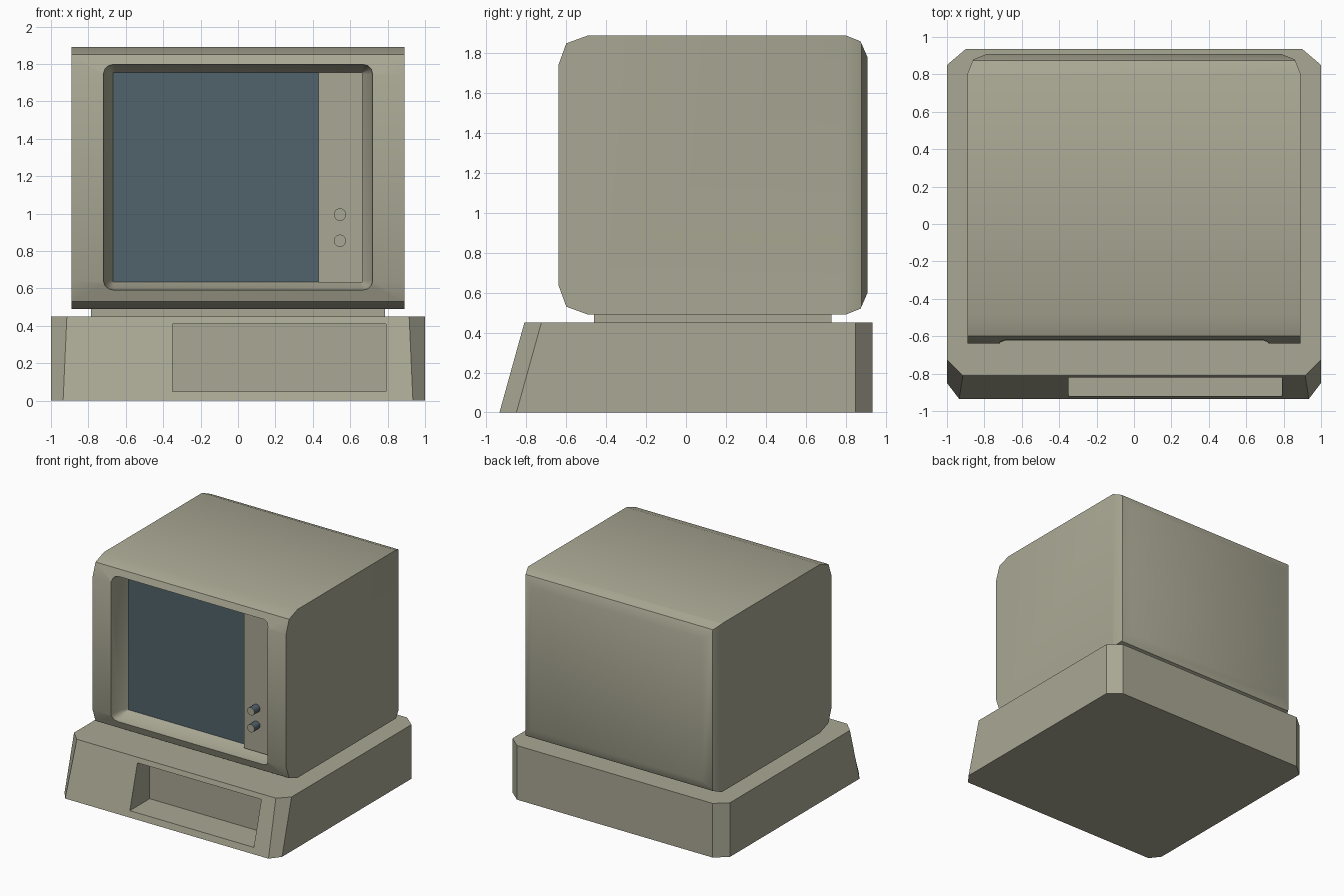
import bpy, bmesh, math

if "Cube" in bpy.data.objects:
    bpy.data.objects.remove(bpy.data.objects["Cube"])


def material(name, rgb):
    m = bpy.data.materials.new(name)
    m.diffuse_color = (*rgb, 1)
    m.use_nodes = True
    m.node_tree.nodes["Principled BSDF"].inputs["Base Color"].default_value = m.diffuse_color
    return m


CASE = material("beige_grey_plastic", (0.40, 0.39, 0.295))
GLASS = material("dark_blue_glass", (0.083, 0.124, 0.147))


def loft(name, loops, mat):
    """Closed solid through loops that all have the same number of points."""
    bm = bmesh.new()
    rings = [[bm.verts.new(p) for p in loop] for loop in loops]
    n = len(rings[0])
    for a, b in zip(rings, rings[1:]):
        for i in range(n):
            j = (i + 1) % n
            bm.faces.new((a[i], a[j], b[j], b[i]))
    bm.faces.new(rings[0])
    bm.faces.new(rings[-1])
    bmesh.ops.recalc_face_normals(bm, faces=bm.faces)
    me = bpy.data.meshes.new(name)
    bm.to_mesh(me)
    bm.free()
    me.materials.append(mat)
    ob = bpy.data.objects.new(name, me)
    bpy.context.collection.objects.link(ob)
    return ob


def box(name, x, y, z, mat):
    corners = [(x[0], y[0]), (x[1], y[0]), (x[1], y[1]), (x[0], y[1])]
    return loft(name, [[(a, b, h) for a, b in corners] for h in z], mat)


def select(ob):
    bpy.ops.object.select_all(action='DESELECT')
    ob.select_set(True)
    bpy.context.view_layer.objects.active = ob


def boolean(ob, cutter, operation):
    cutter.hide_render = True
    mod = ob.modifiers.new("cut", 'BOOLEAN')
    mod.operation, mod.object, mod.solver = operation, cutter, 'EXACT'
    select(ob)
    bpy.ops.object.modifier_apply(modifier=mod.name)
    bpy.data.objects.remove(cutter)


def smooth(ob, degrees):
    select(ob)
    bpy.ops.object.shade_smooth_by_angle(angle=math.radians(degrees))


def round_rect(x0, x1, z0, z1, r, y):
    pts = []
    for cx, cz, start in ((x1 - r, z1 - r, 0), (x0 + r, z1 - r, 90),
                          (x0 + r, z0 + r, 180), (x1 - r, z0 + r, 270)):
        for k in range(4):
            a = math.radians(start + 30 * k)
            pts.append((cx + r * math.cos(a), y, cz + r * math.sin(a)))
    return pts


# Computer base: chamfered corners, sloping front
def base_loop(z, front, fx):
    half = [(fx, front), (1, front + 0.085), (1, 0.85), (0.90, 0.935)]
    return [(x, y, z) for x, y in half] + [(-x, y, z) for x, y in reversed(half)]


base = loft("computer_base", [base_loop(0, -0.935, 0.935), base_loop(0.45, -0.81, 0.915)], CASE)
boolean(base, box("drive_bay_cutter", (-0.35, 0.79), (-1.3, -0.66), (0.05, 0.41), CASE), 'DIFFERENCE')

# Low plinth between base and monitor
box("monitor_plinth", (-0.785, 0.785), (-0.46, 0.73), (0.44, 0.50), CASE)

# Monitor shell: side profile intersected with a plan rounded at the back
lower = [(-0.64, 0.64), (-0.60, 0.53), (-0.49, 0.49), (0.80, 0.49), (0.875, 0.52), (0.91, 0.60)]
side = lower + [(y, 2.38 - z) for y, z in reversed(lower)]
monitor = loft("monitor_shell", [[(x, y, z) for y, z in side] for x in (-0.89, 0.89)], CASE)
back = [(1.0, -1), (1.0, 0.70), (0.93, 0.70), (0.89, 0.81), (0.86, 0.88), (0.78, 0.915)]
back = [(1.0, -1), (1.0, 0.51), (0.89, 0.805), (0.86, 0.88), (0.78, 0.912)]
plan = back + [(-x, y) for x, y in reversed(back)]
boolean(monitor, loft("plan_cutter", [[(x, y, z) for x, y in plan] for z in (0.2, 2.2)], CASE), 'INTERSECT')

# Recessed screen opening with a sloped inner frame
opening = loft("opening_cutter", [
    round_rect(-0.72, 0.72, 0.59, 1.80, 0.05, -0.9),
    round_rect(-0.72, 0.72, 0.59, 1.80, 0.05, -0.64),
    round_rect(-0.705, 0.71, 0.60, 1.79, 0.045, -0.55),
    round_rect(-0.668, 0.66, 0.635, 1.755, 0.004, -0.476)], CASE)
boolean(monitor, opening, 'DIFFERENCE')
smooth(monitor, 35)

# Screen and control panel
box("screen", (-0.668, 0.44), (-0.481, -0.473), (0.635, 1.755), GLASS)
box("control_panel", (0.43, 0.665), (-0.535, -0.47), (0.632, 1.755), CASE)

# Knobs: dark sides with light caps
for label, z in (("upper", 0.995), ("lower", 0.855)):
    ring = [(0.033 * math.cos(k * math.tau / 16), 0.033 * math.sin(k * math.tau / 16)) for k in range(16)]
    knob = loft(label + "_knob", [[(0.545 + a, y, z + b) for a, b in ring] for y in (-0.61, -0.53)], GLASS)
    knob.data.materials.append(CASE)
    for f in knob.data.polygons:
        if f.normal.y < -0.9:
            f.material_index = 1
    smooth(knob, 35)
